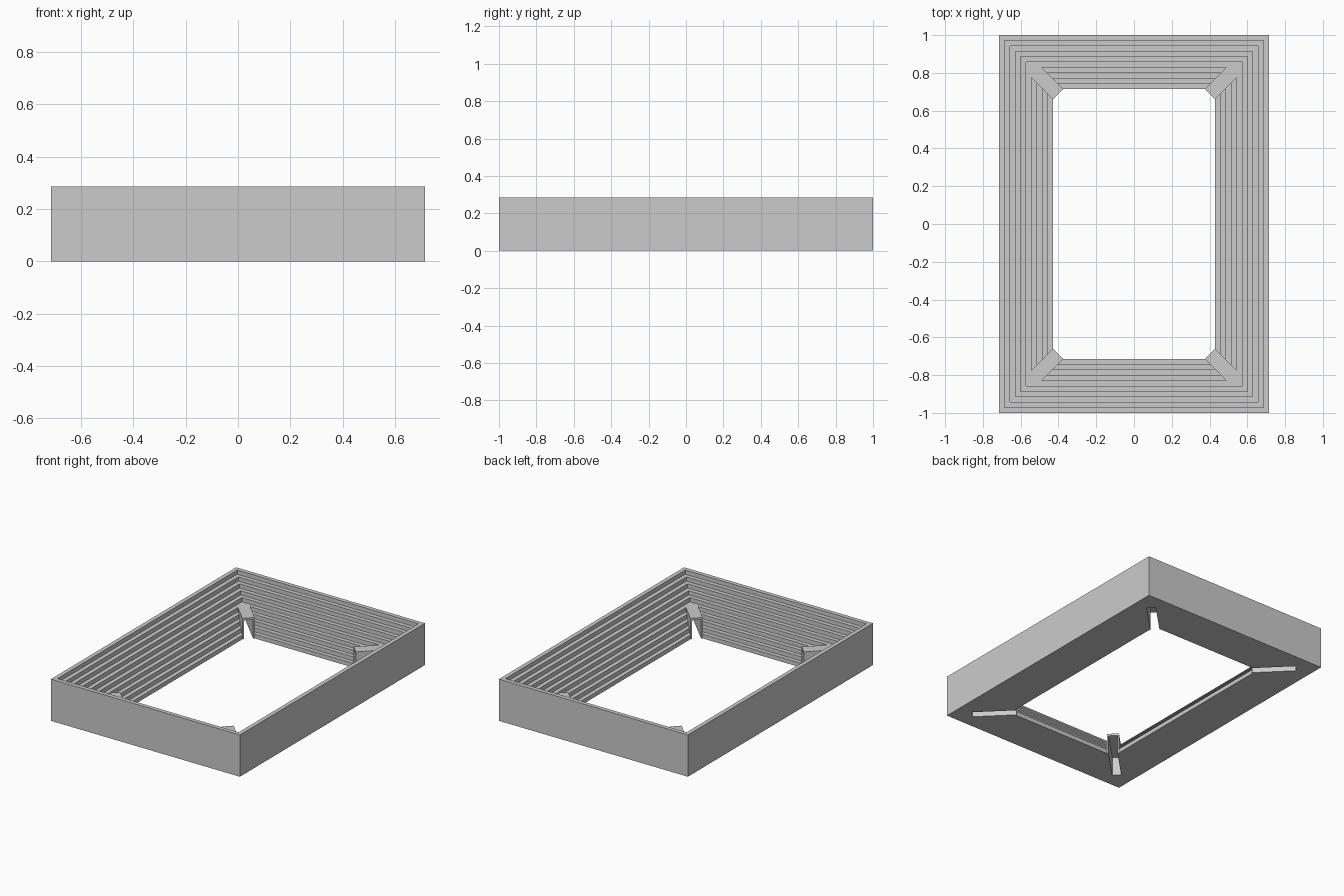
import bpy, bmesh, math
from mathutils import Matrix, Vector

if "Cube" in bpy.data.objects:
    bpy.data.objects.remove(bpy.data.objects["Cube"])

U = 1 / 35            # one step unit: the bowl is 50 x 70 x 10 units
HX, HY, N = 25 * U, 35 * U, 10


def finish(name, bm):
    bmesh.ops.recalc_face_normals(bm, faces=bm.faces[:])
    mesh = bpy.data.meshes.new(name)
    bm.to_mesh(mesh)
    bm.free()
    obj = bpy.data.objects.new(name, mesh)
    bpy.context.collection.objects.link(obj)
    return obj


def diagonal_box(name, sx, sy, d0, d1, half, z0, z1):
    """Box along a corner diagonal; d is measured outward from the opening corner."""
    out = Vector((sx, sy, 0)).normalized()
    side = Vector((-out.y, out.x, 0))
    corner = Vector((sx * (HX - N * U), sy * (HY - N * U), 0))
    rot = Matrix((out, side, Vector((0, 0, 1)))).transposed().to_4x4()
    centre = corner + out * (d0 + d1) / 2 + Vector((0, 0, (z0 + z1) / 2))
    size = Matrix.Diagonal((d1 - d0, 2 * half, z1 - z0, 1))
    bm = bmesh.new()
    bmesh.ops.create_cube(bm, size=1, matrix=Matrix.Translation(centre) @ rot @ size)
    return finish(name, bm)


def boolean(target, tool, operation):
    mod = target.modifiers.new(operation.lower(), 'BOOLEAN')
    mod.operation, mod.solver, mod.object = operation, 'EXACT', tool
    bpy.context.view_layer.objects.active = target
    bpy.ops.object.modifier_apply(modifier=mod.name)
    bpy.data.objects.remove(tool, do_unlink=True)


# Stepped stand: sweep a staircase profile (inset, height) around the rectangle
profile = [(0, 0), (0, N)]
for i in range(1, N + 1):
    profile += [(i, N - i + 1), (i, N - i)]
bm = bmesh.new()
rings = []
for inset, z in profile:
    x, y = HX - inset * U, HY - inset * U
    rings.append([bm.verts.new((sx * x, sy * y, z * U))
                  for sx, sy in ((-1, -1), (1, -1), (1, 1), (-1, 1))])
for a, b in zip(rings, rings[1:] + rings[:1]):
    for i in range(4):
        j = (i + 1) % 4
        bm.faces.new((a[i], a[j], b[j], b[i]))
stand = finish("stepped_stand", bm)

# Corner entrances: a flat-topped block with a passage open at the bottom
HALF = 1.35 * U
for sx in (-1, 1):
    for sy in (-1, 1):
        block = diagonal_box("entrance_block", sx, sy, -HALF + 0.0005,
                             5.3 * U * math.sqrt(2), HALF, 0, 5 * U)
        boolean(stand, block, 'UNION')
        passage = diagonal_box("passage_cutter", sx, sy, -HALF - 0.05,
                               6 * U * math.sqrt(2), U, -0.05, 4.5 * U)
        passage.hide_render = True
        boolean(stand, passage, 'DIFFERENCE')
